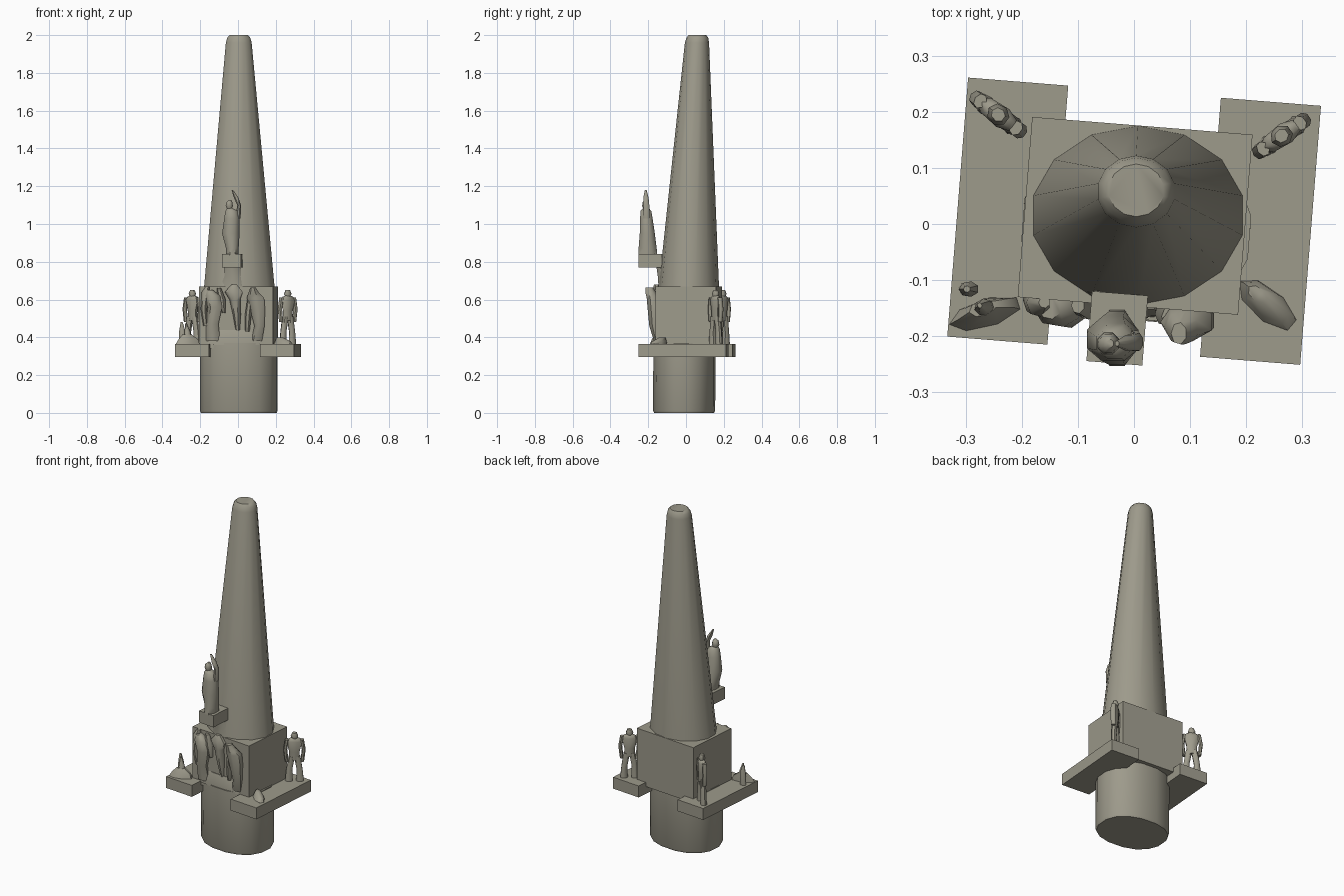
import bpy, bmesh, math
from mathutils import Matrix

TURN = math.radians(-4.6)   # the whole monument is turned slightly

stone = bpy.data.materials.new("grey_olive_stone")
stone.diffuse_color = (0.34, 0.325, 0.26, 1)


def finish(name, bm, angle):
    bmesh.ops.recalc_face_normals(bm, faces=bm.faces)
    me = bpy.data.meshes.new(name)
    bm.to_mesh(me)
    bm.free()
    me.materials.append(stone)
    ob = bpy.data.objects.new(name, me)
    bpy.context.collection.objects.link(ob)
    bpy.ops.object.select_all(action='DESELECT')
    ob.select_set(True)
    bpy.context.view_layer.objects.active = ob
    bpy.ops.object.shade_smooth_by_angle(angle=math.radians(angle))
    return ob


def box(name, cx, cy, z0, z1, sx, sy):
    bm = bmesh.new()
    m = (Matrix.Translation((cx, cy, (z0 + z1) / 2)) @ Matrix.Rotation(TURN, 4, 'Z')
         @ Matrix.Diagonal((sx, sy, z1 - z0, 1)))
    bmesh.ops.create_cube(bm, size=1, matrix=m)
    return finish(name, bm, 30)


def add_loft(bm, rings, sides=7, rot=0.0, power=2.0):
    """Skin horizontal elliptical rings given as (x, y, z, rx, ry)."""
    loops = []
    for x, y, z, rx, ry in rings:
        loop = []
        for i in range(sides):
            a = 2 * math.pi * (i + 0.5) / sides
            c, s = math.cos(a), math.sin(a)
            u = rx * math.copysign(abs(c) ** (2 / power), c)
            v = ry * math.copysign(abs(s) ** (2 / power), s)
            loop.append(bm.verts.new((x + u * math.cos(rot) - v * math.sin(rot),
                                      y + u * math.sin(rot) + v * math.cos(rot), z)))
        loops.append(loop)
    for a, b in zip(loops, loops[1:]):
        for i in range(sides):
            j = (i + 1) % sides
            bm.faces.new((a[i], a[j], b[j], b[i]))
    bm.faces.new(loops[0][::-1])
    bm.faces.new(loops[-1])


def loft(name, parts, sides=7, rot=0.0, power=2.0, angle=50):
    bm = bmesh.new()
    for rings in parts:
        add_loft(bm, rings, sides, rot, power)
    return finish(name, bm, angle)


# Round base drum, block and side wings
loft("base_drum", [[(0.004, -0.01, 0, 0.202, 0.158), (0.004, -0.01, 0.012, 0.207, 0.164),
                    (0.004, -0.008, 0.37, 0.206, 0.164)]], sides=16, rot=TURN, power=2.25)
box("square_block", 0.002, 0.0145, 0.34, 0.67, 0.394, 0.322)
box("left_wing", -0.225, 0.023, 0.297, 0.365, 0.179, 0.463)
box("right_wing", 0.2255, -0.013, 0.297, 0.365, 0.179, 0.463)

# Leaning tapered shaft with blunt tip
loft("tapered_shaft", [[(0.007, 0.015, 0.66, 0.192, 0.16), (0.004, 0.058, 1.96, 0.07, 0.064),
                        (0.004, 0.06, 1.985, 0.063, 0.058), (0.004, 0.06, 2.0, 0.05, 0.047)]],
     sides=14)

# Bracket and pedestal carrying the upper statue
loft("pedestal_bracket", [[(-0.015, -0.09, 0.66, 0.088, 0.06), (-0.022, -0.11, 0.72, 0.055, 0.042),
                           (-0.03, -0.12, 0.775, 0.045, 0.04)]], sides=8)
box("statue_pedestal", -0.03, -0.186, 0.77, 0.84, 0.1, 0.125)

# Upper statue: robed body, head and raised arm
loft("upper_statue", [
    [(-0.03, -0.203, 0.835, 0.035, 0.054), (-0.03, -0.203, 0.87, 0.036, 0.052),
     (-0.038, -0.205, 0.95, 0.05, 0.043), (-0.033, -0.21, 1.03, 0.043, 0.036),
     (-0.035, -0.212, 1.07, 0.034, 0.03), (-0.045, -0.212, 1.085, 0.014, 0.015)],
    [(-0.045, -0.213, 1.075, 0.01, 0.012), (-0.046, -0.213, 1.095, 0.021, 0.021),
     (-0.046, -0.213, 1.115, 0.017, 0.018), (-0.043, -0.213, 1.128, 0.007, 0.008)],
    [(0.0, -0.208, 1.03, 0.015, 0.02), (0.006, -0.21, 1.1, 0.011, 0.017),
     (-0.01, -0.212, 1.14, 0.013, 0.015), (-0.03, -0.213, 1.18, 0.004, 0.005)],
], sides=8)


# Standing figures at the back of the wings
def standing_figure(name, cx, cy, rot):
    def at(u, z, rx, ry):
        return (cx + u * math.cos(rot), cy + u * math.sin(rot), z, rx, ry)
    parts = [[at(0, 0.49, 0.028, 0.016), at(0, 0.54, 0.03, 0.019), at(0, 0.6, 0.046, 0.02),
              at(0, 0.615, 0.032, 0.016), at(0, 0.622, 0.012, 0.012)],
             [at(0, 0.61, 0.012, 0.012), at(0, 0.63, 0.021, 0.019), at(0, 0.65, 0.013, 0.012)]]
    for s in (-1, 1):
        parts.append([at(s * 0.03, 0.36, 0.022, 0.018), at(s * 0.028, 0.43, 0.017, 0.016),
                      at(s * 0.015, 0.51, 0.018, 0.017)])
        parts.append([at(s * 0.042, 0.48, 0.01, 0.013), at(s * 0.05, 0.55, 0.011, 0.014),
                      at(s * 0.04, 0.61, 0.011, 0.014)])
    loft(name, parts, rot=rot)


standing_figure("back_right_figure", 0.263, 0.157, math.radians(35))
standing_figure("back_left_figure", -0.242, 0.195, math.radians(-37))

# Low crouching figures at the front of the wings
loft("front_left_figure", [
    [(-0.265, -0.16, 0.36, 0.07, 0.026), (-0.262, -0.155, 0.39, 0.055, 0.021),
     (-0.27, -0.15, 0.415, 0.025, 0.014)],
    [(-0.265, -0.15, 0.38, 0.022, 0.018), (-0.268, -0.147, 0.43, 0.016, 0.014),
     (-0.275, -0.145, 0.475, 0.004, 0.005)]], rot=math.radians(17))
loft("front_left_small_figure", [
    [(-0.295, -0.116, 0.36, 0.018, 0.014), (-0.294, -0.116, 0.43, 0.018, 0.014),
     (-0.298, -0.116, 0.48, 0.006, 0.006)]])
loft("front_right_figure", [
    [(0.238, -0.145, 0.36, 0.068, 0.03), (0.235, -0.138, 0.38, 0.052, 0.024),
     (0.22, -0.125, 0.4, 0.02, 0.012)]], rot=math.radians(-40))

# Carved figures in relief on the front of the block
loft("relief_left", [
    [(-0.13, -0.13, 0.38, 0.04, 0.03), (-0.135, -0.14, 0.47, 0.035, 0.032),
     (-0.12, -0.15, 0.56, 0.04, 0.036), (-0.135, -0.15, 0.62, 0.045, 0.034),
     (-0.15, -0.15, 0.65, 0.02, 0.02)],
    [(-0.17, -0.13, 0.46, 0.014, 0.02), (-0.18, -0.135, 0.55, 0.018, 0.026),
     (-0.17, -0.14, 0.64, 0.022, 0.026), (-0.16, -0.14, 0.67, 0.01, 0.01)],
    [(-0.075, -0.14, 0.53, 0.01, 0.02), (-0.085, -0.145, 0.6, 0.022, 0.026),
     (-0.1, -0.145, 0.66, 0.012, 0.015)]])
loft("relief_centre", [
    [(0.0, -0.14, 0.42, 0.01, 0.012), (-0.005, -0.15, 0.52, 0.022, 0.025),
     (-0.015, -0.15, 0.6, 0.03, 0.03), (-0.02, -0.155, 0.64, 0.05, 0.028),
     (-0.02, -0.155, 0.68, 0.014, 0.014)]])
loft("relief_right", [
    [(0.1, -0.15, 0.38, 0.03, 0.02), (0.115, -0.165, 0.46, 0.028, 0.03),
     (0.105, -0.17, 0.55, 0.042, 0.034), (0.095, -0.175, 0.61, 0.048, 0.034),
     (0.085, -0.185, 0.635, 0.03, 0.03), (0.08, -0.195, 0.665, 0.014, 0.02)],
    [(0.05, -0.15, 0.43, 0.012, 0.016), (0.055, -0.16, 0.52, 0.018, 0.022),
     (0.065, -0.165, 0.6, 0.016, 0.02)]])
loft("relief_ledge", [
    [(-0.02, -0.115, 0.36, 0.18, 0.05), (-0.02, -0.115, 0.4, 0.175, 0.048),
     (-0.02, -0.115, 0.44, 0.14, 0.036)]], sides=12, rot=TURN)
